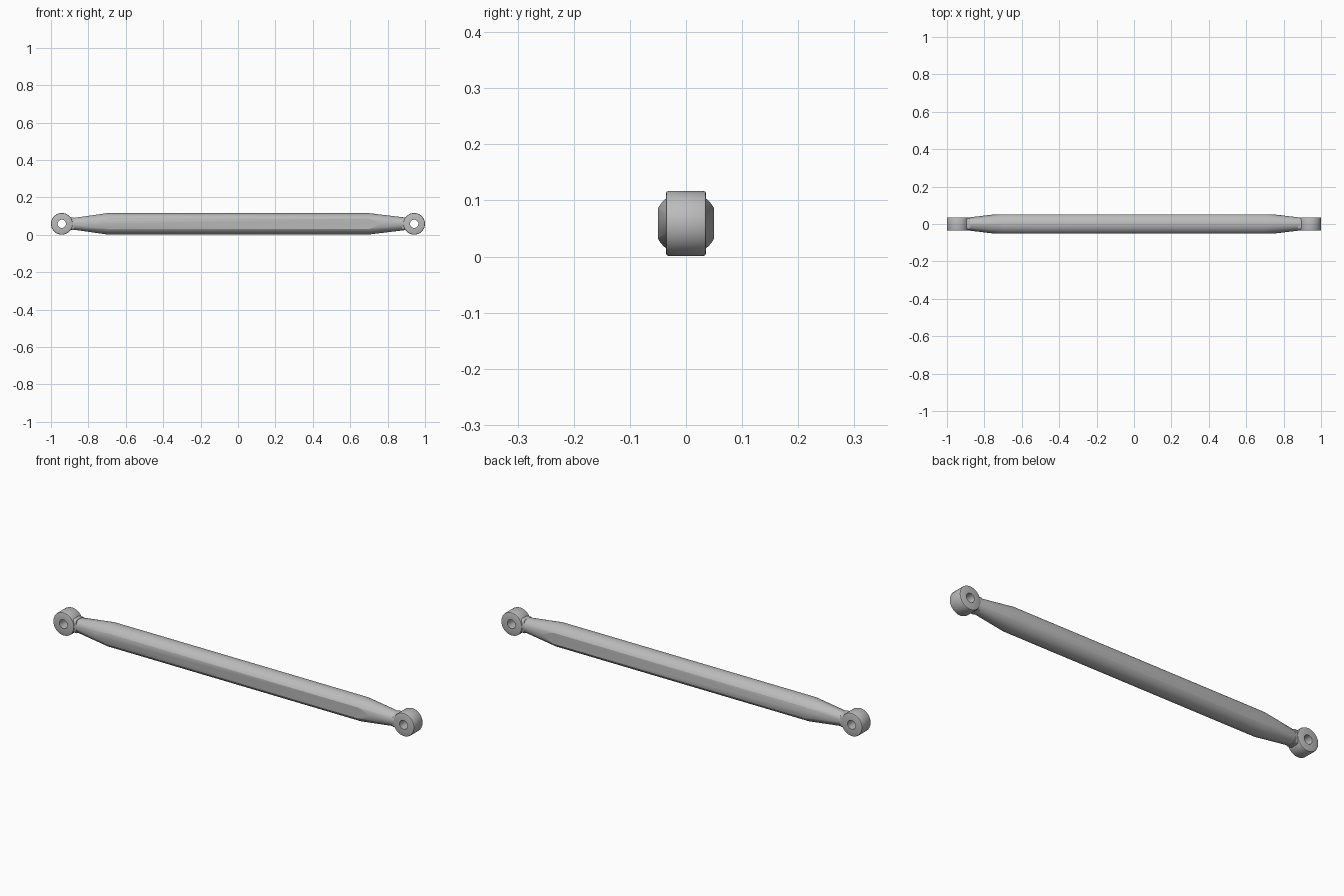
import bpy, bmesh, math
from mathutils import Vector, Matrix

cube = bpy.data.objects.get("Cube")
if cube:
    bpy.data.objects.remove(cube, do_unlink=True)

MID_Z = 0.059      # height of the rod axis
EYE_X = 0.942      # distance of each eye from the centre
FLAT_Y = 0.05      # half width between the two flats

steel = bpy.data.materials.new("grey steel")
steel.use_nodes = True
grey = (0.5, 0.5, 0.5, 1)
steel.diffuse_color = grey
steel.node_tree.nodes["Principled BSDF"].inputs["Base Color"].default_value = grey


def lathe(points, axis, closed, steps=40):
    """Revolve (radius, distance along axis) points around the given axis."""
    bm = bmesh.new()
    side = Vector((0, 0, 1))
    verts = [bm.verts.new(side * r + axis * d) for r, d in points]
    pairs = list(zip(verts, verts[1:] + verts[:1]))
    edges = [bm.edges.new(p) for p in (pairs if closed else pairs[:-1])]
    bmesh.ops.spin(bm, geom=verts + edges, cent=(0, 0, 0), axis=axis,
                   angle=math.tau, steps=steps, use_duplicate=False)
    bmesh.ops.remove_doubles(bm, verts=bm.verts, dist=0.0001)
    return bm


def finish(bm, name, x=0):
    bmesh.ops.recalc_face_normals(bm, faces=bm.faces)
    bmesh.ops.translate(bm, verts=bm.verts, vec=(x, 0, MID_Z))
    mesh = bpy.data.meshes.new(name)
    bm.to_mesh(mesh)
    bm.free()
    mesh.materials.append(steel)
    ob = bpy.data.objects.new(name, mesh)
    bpy.context.collection.objects.link(ob)
    bpy.ops.object.select_all(action="DESELECT")
    ob.select_set(True)
    bpy.context.view_layer.objects.active = ob
    bpy.ops.object.shade_smooth_by_angle(angle=math.radians(30))
    return ob


# Round bar with tapered ends
profile = [(0, -0.9), (0.033, -0.9), (0.057, -0.7),
           (0.057, 0.7), (0.033, 0.9), (0, 0.9)]
bar = lathe(profile, Vector((1, 0, 0)), False)

# Coarse forged facets on the right-hand taper
sector = math.tau / 6
for v in bar.verts:
    radius = math.hypot(v.co.y, v.co.z)
    if v.co.x < -0.8 and radius > 0.01:
        a = round(math.atan2(v.co.z, v.co.y) / sector) * sector
        v.co.y, v.co.z = radius * math.cos(a), radius * math.sin(a)
bmesh.ops.remove_doubles(bar, verts=bar.verts, dist=0.0001)

# Flats milled along the front and back
for s in (-1, 1):
    cut = bmesh.ops.bisect_plane(
        bar, geom=bar.verts[:] + bar.edges[:] + bar.faces[:],
        plane_co=(0, s * FLAT_Y, 0), plane_no=(0, s, 0), clear_outer=True)
    rim = [e for e in cut["geom_cut"] if isinstance(e, bmesh.types.BMEdge)]
    bmesh.ops.holes_fill(bar, edges=rim, sides=0)
finish(bar, "bar")

# Mounting eyes with bevelled rims and a through hole, plus weld collars
R, HOLE, W, B = 0.058, 0.022, 0.036, 0.005
ring = [(HOLE, -W), (R - B, -W), (R - B * 0.3, -W + B * 0.3), (R, -W + B),
        (R, W - B), (R - B * 0.3, W - B * 0.3), (R - B, W), (HOLE, W)]
for side, s in (("left", 1), ("right", -1)):
    finish(lathe(ring, Vector((0, 1, 0)), True), side + "_eye", s * EYE_X)
    collar = bmesh.new()
    bmesh.ops.create_cube(collar, size=1, matrix=Matrix.Diagonal((0.024, 0.064, 0.068, 1)))
    bmesh.ops.bevel(collar, geom=[e for e in collar.edges
                                  if abs(e.verts[0].co.x - e.verts[1].co.x) > 0.01],
                    offset=0.015, segments=3, profile=0.5, affect="EDGES")
    finish(collar, side + "_collar", s * 0.888)
